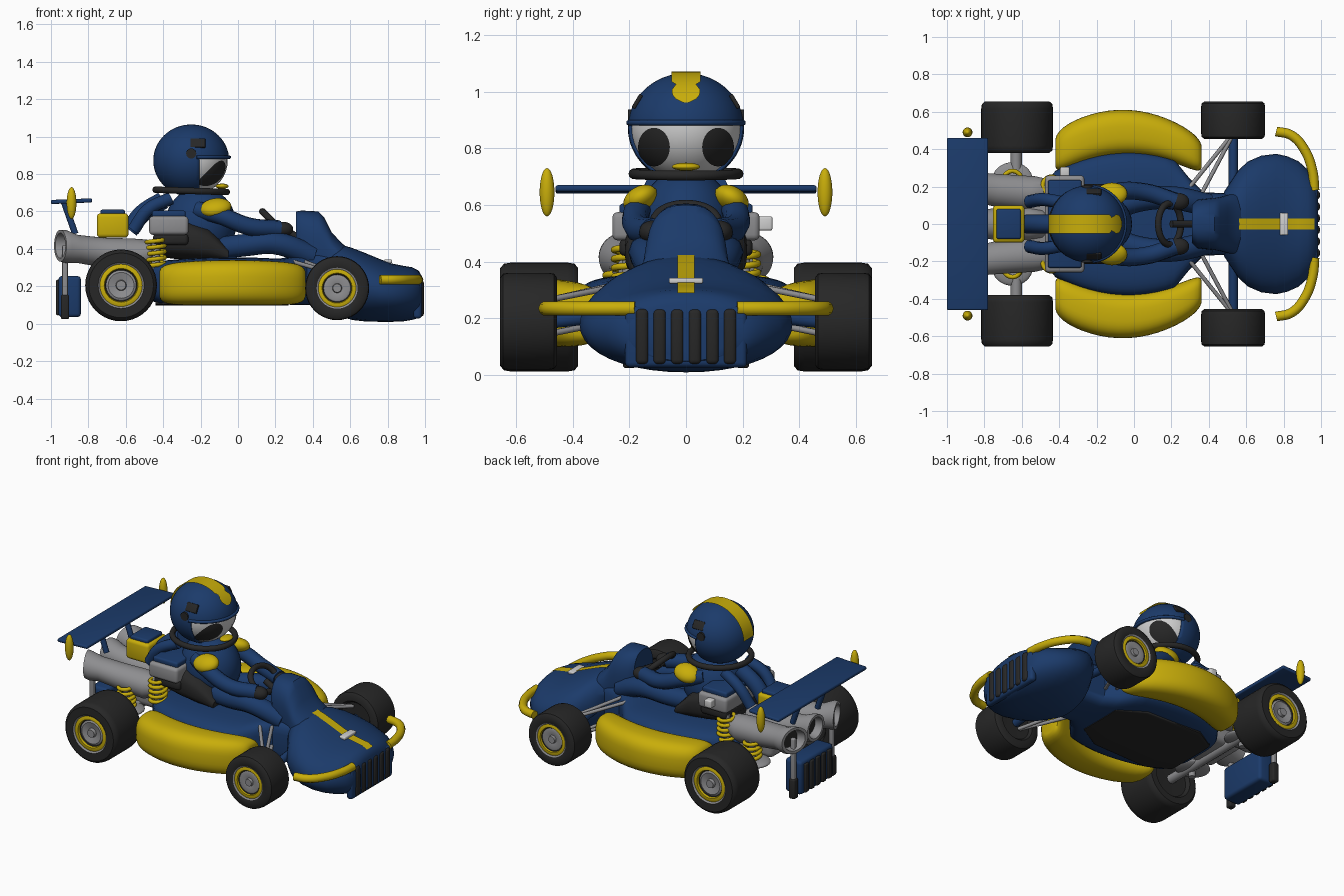
import bpy, bmesh, math
from mathutils import Vector

cube = bpy.data.objects.get("Cube")
if cube:
    bpy.data.objects.remove(cube, do_unlink=True)


def material(name, red, green, blue):
    m = bpy.data.materials.new(name)
    m.use_nodes = True
    m.diffuse_color = (red, green, blue, 1)
    m.node_tree.nodes["Principled BSDF"].inputs["Base Color"].default_value = (red, green, blue, 1)
    return m


BLUE = material("body blue", .011, .043, .145)
YELLOW = material("trim yellow", .58, .42, .003)
DARK = material("rubber black", .02, .02, .02)
GREY = material("metal grey", .27, .27, .28)
WHITE = material("eye white", .62, .62, .62)


def activate(obj):
    bpy.ops.object.select_all(action='DESELECT')
    obj.select_set(True)
    bpy.context.view_layer.objects.active = obj


def finish(name, bm, *mats):
    """Turn a bmesh into a linked, smooth shaded object."""
    bmesh.ops.recalc_face_normals(bm, faces=bm.faces)
    mesh = bpy.data.meshes.new(name)
    bm.to_mesh(mesh)
    bm.free()
    for m in mats:
        mesh.materials.append(m)
    obj = bpy.data.objects.new(name, mesh)
    bpy.context.collection.objects.link(obj)
    activate(obj)
    bpy.ops.object.shade_smooth_by_angle(angle=math.radians(40))
    return obj


def skin(bm, rings, picks=None, caps=(0, 0)):
    """Join rings of points into a closed skin."""
    loops = [[bm.verts.new(p) for p in ring] for ring in rings]
    for k, (a, b) in enumerate(zip(loops, loops[1:])):
        for i in range(len(a)):
            j = (i + 1) % len(a)
            f = bm.faces.new((a[i], a[j], b[j], b[i]))
            f.material_index = picks[k] if picks else 0
    for loop, mat in zip((loops[0], loops[-1]), caps):
        bm.faces.new(loop).material_index = mat


def loft(name, mats, stations, power=2, caps=(0, 0), lean=0):
    """Rounded sections along x: (x, y centre, half width, bottom, top)."""
    def bend(v):
        return math.copysign(abs(v) ** (2 / power), v)
    rings = []
    for x, y, half, low, high in stations:
        mid, tall = (low + high) / 2, (high - low) / 2
        ring = []
        for a in (math.tau * i / 40 for i in range(40)):
            across = half * bend(math.cos(a))
            ring.append((x + lean * across, y + across, mid + tall * bend(math.sin(a))))
        rings.append(ring)
    bm = bmesh.new()
    skin(bm, rings, None, caps)
    return finish(name, bm, *mats)


def box(name, mat, centre, size, bevel=.015, tilt=0):
    bm = bmesh.new()
    bmesh.ops.create_cube(bm, size=1)
    bmesh.ops.scale(bm, vec=size, verts=bm.verts)
    bmesh.ops.bevel(bm, geom=bm.edges[:], offset=bevel, segments=3, profile=.5, affect='EDGES')
    obj = finish(name, bm, mat)
    obj.location = centre
    obj.rotation_euler.y = tilt
    return obj


def ball(name, mat, centre, radii, turn=(0, 0, 0)):
    bm = bmesh.new()
    bmesh.ops.create_uvsphere(bm, u_segments=32, v_segments=20, radius=1)
    bmesh.ops.scale(bm, vec=radii, verts=bm.verts)
    obj = finish(name, bm, mat)
    obj.location, obj.rotation_euler = centre, turn
    return obj


def tube(name, mat, points, radius, cyclic=False):
    curve = bpy.data.curves.new(name, 'CURVE')
    curve.dimensions = '3D'
    curve.bevel_depth, curve.bevel_resolution = radius, 3
    curve.resolution_u, curve.use_fill_caps = 6, True
    spline = curve.splines.new('BEZIER')
    spline.use_cyclic_u = cyclic
    spline.bezier_points.add(len(points) - 1)
    for bp, p in zip(spline.bezier_points, points):
        bp.co = p
        bp.handle_left_type = bp.handle_right_type = 'AUTO'
    curve.materials.append(mat)
    obj = bpy.data.objects.new(name, curve)
    bpy.context.collection.objects.link(obj)
    activate(obj)
    bpy.ops.object.convert(target='MESH')


def ribbon(name, mat, path):
    """Thin painted band across y, following (x, z, half width) points."""
    bm = bmesh.new()
    rows = [[bm.verts.new((x, half * k, z)) for k in (-1, 0, 1)] for x, z, half in path]
    for a, b in zip(rows, rows[1:]):
        for i in range(2):
            bm.faces.new((a[i], a[i + 1], b[i + 1], b[i]))
    finish(name, bm, mat)


def wheel(name, x, z, radius, inner, outer, side):
    """Tyre, yellow rim ring and grey hub turned from one profile."""
    profile = [(.02, .1), (.6, .08), (.68, 0), (.9, 0), (.98, .05), (1, .14), (1, .86), (.98, .95), (.9, 1),
               (.64, 1), (.59, .97), (.57, .98), (.47, .98), (.45, .93), (.42, .92), (.36, .94), (.15, .9), (.13, .97), (.01, .97)]
    picks = [0] * 9 + [2, 1, 1, 1, 0] + [2] * 4
    rings = []
    for r, t in profile:
        y = side * (inner + (outer - inner) * t)
        rings.append([(x + radius * r * math.cos(a), y, z + radius * r * math.sin(a))
                      for a in (math.tau * i / 40 for i in range(40))])
    bm = bmesh.new()
    skin(bm, rings, picks, (0, 2))
    finish(name, bm, DARK, YELLOW, GREY)


# Main shell: tub, floor, nose and cowl
spans = [-1 + i / 8 for i in range(14)]
loft("tub", [BLUE], [(-.5, 0, .18, .14, .3)] + [(-.03 + .39 * u, 0, .385 - .1 * u * u, .105, .355 - .02 * u * u) for u in spans]
     + [(.3, 0, .24, .1, .36), (.37, 0, .17, .1, .38), (.58, 0, .16, .08, .4)], 4)
loft("floor_plate", [DARK], [(-.44, 0, .18, .098, .13), (-.3, 0, .26, .098, .13), (.1, 0, .25, .098, .13), (.27, 0, .15, .098, .13)], 6)
nose = [(.48, 0, .17, .1, .41), (.52, 0, .23, .05, .42), (.56, 0, .29, .035, .42), (.61, 0, .335, .02, .405), (.68, 0, .365, .012, .378),
        (.76, 0, .375, .01, .345), (.82, 0, .362, .01, .322), (.88, 0, .335, .012, .31), (.93, 0, .29, .02, .302),
        (.965, 0, .25, .03, .285), (.985, 0, .2, .05, .25)]
loft("nose", [BLUE], nose, 2.1)
ribbon("nose_stripe", YELLOW, [(s[0], s[4] + .005, .03) for s in nose[2:-1]])
loft("cowl", [BLUE], [(.31, 0, .1, .3, .6), (.34, 0, .13, .25, .605), (.43, 0, .14, .22, .6), (.46, 0, .145, .22, .57),
                      (.5, 0, .155, .2, .49), (.55, 0, .17, .2, .435), (.61, 0, .12, .2, .385)], 2.6)
box("nose_badge", WHITE, (.802, 0, .333), (.045, .12, .02), .006)

# Front grille
box("grille_frame", BLUE, (.96, 0, .135), (.045, .43, .215), .018)
for i in range(6):
    box("grille_slat", DARK, (.976, (i - 2.5) * .062, .136), (.036, .046, .195), .016)

# Helmet shell with an opening for the face
centre = Vector((-.25, 0, .872))
radii = Vector((.203, .205, .193))
bm = bmesh.new()
bmesh.ops.create_uvsphere(bm, u_segments=48, v_segments=32, radius=1)
bmesh.ops.scale(bm, vec=radii, verts=bm.verts)
for co, no in (((0, 0, .012), (0, 0, 1)), ((.045, 0, 0), (1, 0, 0))):
    bmesh.ops.bisect_plane(bm, geom=bm.verts[:] + bm.edges[:] + bm.faces[:], plane_co=co, plane_no=no)
hole = [f for f in bm.faces if f.calc_center_median().x > .045 and f.calc_center_median().z < .012]
bmesh.ops.delete(bm, geom=hole, context='FACES')
helmet = finish("helmet", bm, BLUE)
helmet.location = centre
solid = helmet.modifiers.new("thickness", 'SOLIDIFY')
solid.thickness = .012

# Face with thin eye patches laid on it
ball("face", WHITE, centre, radii * .96)
for s in (-1, 1):
    bm = bmesh.new()
    rings = []
    for k in range(1, 9):
        ring = []
        for a in (math.tau * i / 32 for i in range(32)):
            y = s * .113 + .056 * k / 8 * math.cos(a)
            z = -.068 + .068 * k / 8 * math.sin(a)
            depth = 1 - (y / radii.y / .97) ** 2 - (z / radii.z / .97) ** 2
            ring.append(centre + Vector((radii.x * .97 * math.sqrt(max(depth, 0)), y, z)))
        rings.append(ring)
    skin(bm, rings[::-1])
    finish("eye", bm, DARK)

# Helmet trim
arc = [math.radians(27 + 4 * i) for i in range(39)]
widths = [.012, .036, .046, .05, .05, .042, .036, .05]
ribbon("helmet_stripe", YELLOW, [(centre.x + .208 * math.cos(a), centre.z + .198 * math.sin(a), w)
                                 for a, w in zip(arc, widths + [.052] * len(arc))])
brim = [math.radians(-82 + 16.4 * i) for i in range(11)]
tube("visor_brim", BLUE, [(centre.x + .203 * math.cos(a), .203 * math.sin(a), .89) for a in brim], .01)
ball("mouth", YELLOW, (-.085, 0, .735), (.035, .05, .014))
loops = [math.tau * i / 16 for i in range(16)]
tube("neck_collar", DARK, [(-.25 + .19 * math.cos(a), .185 * math.sin(a), .71 - .006 * math.cos(a)) for a in loops], .018, True)

# Driver torso, seat and steering wheel
ball("torso", BLUE, (-.2, 0, .53), (.19, .17, .2))
loft("seat", [DARK], [(-.45, 0, .18, .36, .54), (-.28, 0, .215, .34, .56), (-.16, 0, .215, .33, .52), (-.05, 0, .19, .33, .4)], 3)
tube("steering_wheel", DARK, [(.19 + .06 * math.cos(a), .11 * math.sin(a), .54 - .06 * math.cos(a)) for a in loops], .018, True)
tube("steering_column", DARK, [(.2, 0, .53), (.34, 0, .45)], .02)

# Engine cover, rear box and hoses
box("engine_block", GREY, (-.37, 0, .525), (.21, .52, .1), .02)
box("engine_lid", BLUE, (-.37, 0, .585), (.18, .47, .04), .012)
box("engine_base", DARK, (-.36, 0, .45), (.19, .47, .06), .02)
box("engine_tap", WHITE, (-.37, .28, .535), (.05, .05, .05), .008)
box("rear_box", YELLOW, (-.67, 0, .525), (.17, .2, .13), .02)
box("rear_box_lid", BLUE, (-.67, 0, .595), (.13, .16, .03), .01)
tube("rear_hose", BLUE, [(-.58, 0, .5), (-.51, 0, .59), (-.4, 0, .66)], .05)
box("gearbox", GREY, (-.58, 0, .3), (.3, .3, .2), .04)
tube("rear_axle", GREY, [(-.63, -.42, .205), (-.63, .42, .205)], .03)

# Exhaust outlets, the outer two splayed outwards
for s in (-1, 0, 1):
    front, rear = s * .165, s * .22
    loft("exhaust", [GREY, DARK], [(-.46, front, .04, .35, .43), (-.49, front, .075, .31, .45), (-.56, front, .09, .28, .455),
         (-.72, s * .18, .085, .3, .46), (-.86, s * .2, .075, .325, .475), (-.92, rear, .087, .325, .5), (-.95, rear, .088, .332, .502),
         (-.95, rear, .07, .35, .485), (-.9, rear, .062, .36, .475)], 2, (0, 1), s * .38)

# Rear wing and diffuser
box("rear_wing", BLUE, (-.89, 0, .655), (.22, .92, .022), .008, -.04)
box("diffuser", BLUE, (-.9, 0, .145), (.12, .34, .22), .02)
for i in range(5):
    box("diffuser_slat", DARK, (-.963, (i - 2) * .06, .14), (.02, .04, .19), .008)

for s in (-1, 1):
    side = "left" if s > 0 else "right"
    wheel(side + "_rear_wheel", -.625, .205, .192, .38, .655, s)
    wheel(side + "_front_wheel", .53, .19, .171, .455, .655, s)

    # Side pod bulging outward, with rounded ends
    pod = []
    for u in (math.sin(math.radians(-88 + 8 * i)) for i in range(23)):
        round_off = .6 + .4 * math.sqrt(1 - u ** 10)
        half = (.24 - .02 * u * u - .02 * u) / 2
        pod.append((-.03 + .39 * u, s * (.49 - .12 * u * u - .01 * u), half * round_off,
                    .215 - .115 * round_off, .215 + (.125 - .02 * u * u) * round_off))
    loft(side + "_side_pod", [YELLOW], pod, 2.8)

    # Bumper and suspension
    tube(side + "_bumper", YELLOW, [(.965, s * .18, .235), (.955, s * .28, .235), (.91, s * .4, .235),
                                    (.84, s * .475, .235), (.76, s * .495, .235)], .026)
    tube(side + "_axle_arm", BLUE, [(.53, s * .2, .22), (.53, s * .47, .19)], .026)
    for z in (.15, .27):
        tube(side + "_wishbone", GREY, [(.3, s * .2, z + .06), (.51, s * .46, z)], .011)
        tube(side + "_tie_rod", GREY, [(.36, s * .16, z + .06), (.52, s * .46, z)], .011)
    for x, out, low, high in ((-.44, .205, .29, .45), (-.65, .235, .2, .36)):
        coil = [(x + .048 * math.cos(i * math.pi / 3), s * out + .048 * math.sin(i * math.pi / 3),
                 low + (high - low) * i / 30) for i in range(31)]
        tube(side + "_spring", YELLOW, coil, .012)
        tube(side + "_damper", GREY, [(x, s * out, low - .05), (x, s * out, high)], .022)
    ball(side + "_spring_seat", GREY, (-.65, s * .23, .21), (.11, .1, .025))

    # Driver arms, gloves, pads and legs
    tube(side + "_arm", BLUE, [(-.22, s * .12, .61), (-.1, s * .17, .58), (.06, s * .17, .52), (.22, s * .12, .505)], .048)
    ball(side + "_glove", DARK, (.24, s * .12, .505), (.055, .045, .04))
    ball(side + "_shoulder_pad", YELLOW, (-.12, s * .16, .62), (.085, .065, .045), (s * -.5, -.15, 0))
    tube(side + "_leg", BLUE, [(-.12, s * .08, .4), (.04, s * .13, .42), (.2, s * .14, .43), (.4, s * .1, .36)], .062)
    tube(side + "_back_hose", BLUE, [(-.56, s * .12, .5), (-.48, s * .13, .61), (-.36, s * .11, .67)], .035)

    # Helmet side fittings
    tube(side + "_visor_pivot", DARK, [(-.25, s * .18, .91), (-.25, s * .205, .91)], .028)
    box(side + "_helmet_vent", DARK, (-.215, s * .172, .965), (.08, .014, .055), .004).rotation_euler.x = s * .54

    # Wing ends, struts and rear posts
    ball(side + "_wing_end", YELLOW, (-.89, s * .49, .645), (.026, .026, .085))
    tube(side + "_wing_strut", BLUE, [(-.93, s * .13, .65), (-.87, s * .13, .48)], .018)
    box(side + "_rear_post", GREY, (-.925, s * .2, .24), (.03, .03, .36), .008)
    box(side + "_rear_foot", DARK, (-.925, s * .2, .09), (.045, .045, .13), .01)
